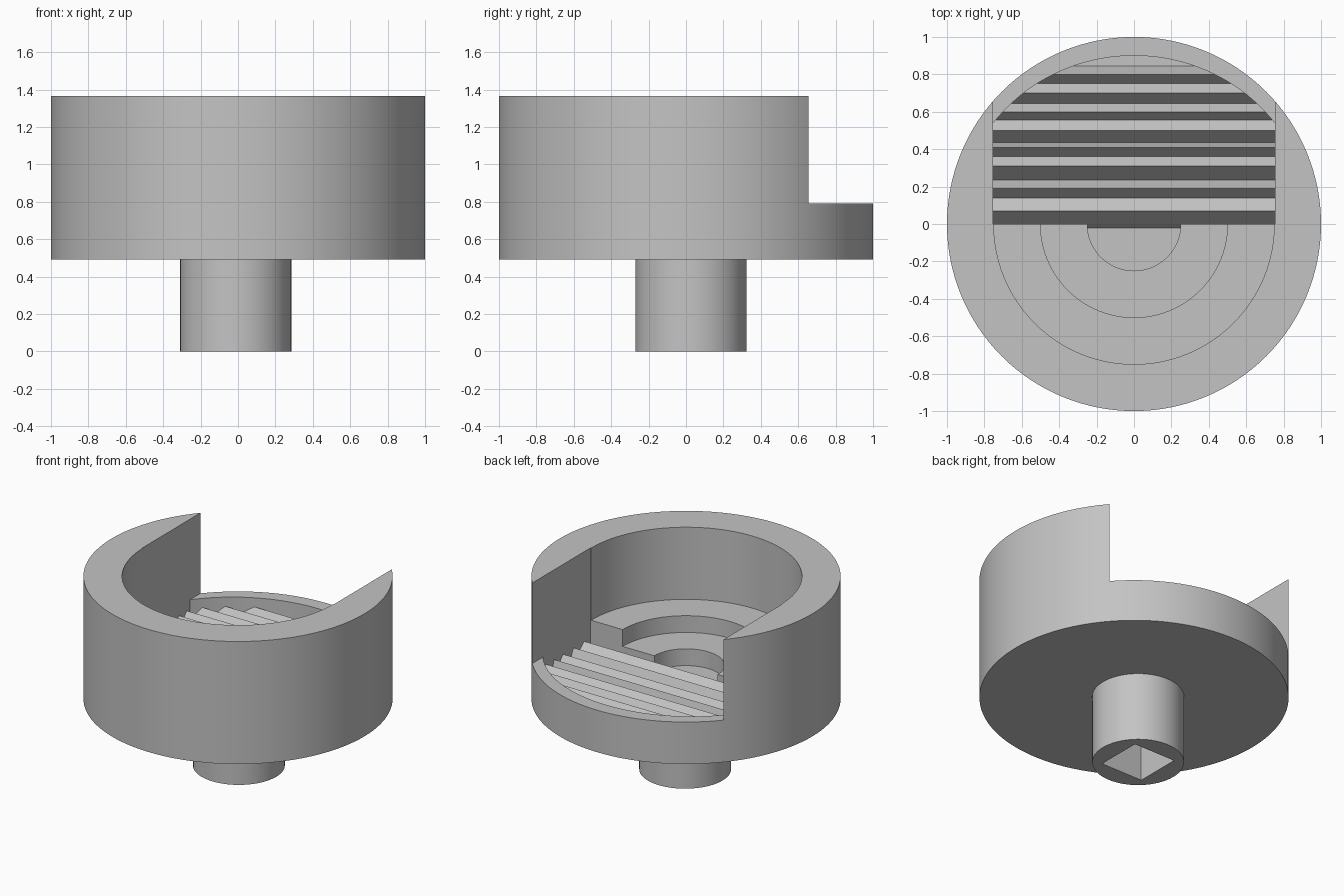
import bpy
import bmesh
from math import sin, cos, pi, acos
from mathutils import Matrix, Vector

if "Cube" in bpy.data.objects:
    bpy.data.objects.remove(bpy.data.objects["Cube"], do_unlink=True)

# Single grey material
GREY = (0.55, 0.55, 0.55, 1.0)
grey = bpy.data.materials.new("plain grey")
grey.use_nodes = True
grey.diffuse_color = GREY
grey.node_tree.nodes["Principled BSDF"].inputs["Base Color"].default_value = GREY


def prism(name, outline, low, high, along_x=False):
    """Extrude a flat outline up z, or a (y, z) outline along x."""
    bm = bmesh.new()
    if along_x:
        pts = [Vector((low, a, b)) for a, b in outline]
        step = Vector((high - low, 0, 0))
    else:
        pts = [Vector((a, b, low)) for a, b in outline]
        step = Vector((0, 0, high - low))
    face = bm.faces.new([bm.verts.new(p) for p in pts])
    grown = bmesh.ops.extrude_face_region(bm, geom=[face])["geom"]
    bmesh.ops.translate(bm, vec=step, verts=[v for v in grown if isinstance(v, bmesh.types.BMVert)])
    bmesh.ops.recalc_face_normals(bm, faces=bm.faces)
    mesh = bpy.data.meshes.new(name)
    bm.to_mesh(mesh)
    bm.free()
    mesh.materials.append(grey)
    ob = bpy.data.objects.new(name, mesh)
    bpy.context.collection.objects.link(ob)
    return ob


def circle(r, cx=0.0, cy=0.0, n=96):
    return [(cx + r * cos(2 * pi * i / n), cy + r * sin(2 * pi * i / n)) for i in range(n)]


def box(x0, x1, y0, y1):
    return [(x0, y0), (x1, y0), (x1, y1), (x0, y1)]


def carve(ob, cutter, operation="DIFFERENCE"):
    """Apply a boolean and discard the cutter."""
    cutter.hide_render = True
    mod = ob.modifiers.new("carve", "BOOLEAN")
    mod.operation = operation
    mod.solver = "EXACT"
    mod.object = cutter
    bpy.context.view_layer.objects.active = ob
    bpy.ops.object.modifier_apply(modifier=mod.name)
    bpy.data.objects.remove(cutter, do_unlink=True)


def smooth(ob):
    bpy.ops.object.select_all(action="DESELECT")
    ob.select_set(True)
    bpy.context.view_layer.objects.active = ob
    bpy.ops.object.shade_smooth_by_angle(angle=pi / 9)


HALF = 0.755      # half width of the rear opening
FLOOR = 0.61      # lowest inside level
PEAK = 0.725      # ridge height


def rear_outline(grow, front):
    """Rear pocket: straight sides closed by a flattened arc."""
    rx, ry, half = 0.94 * grow, 0.9 * grow, HALF * grow
    t0 = acos(half / rx)
    arc = [t0 + (pi - 2 * t0) * i / 40 for i in range(41)]
    return [(half, front)] + [(rx * cos(t), ry * sin(t)) for t in arc] + [(-half, front)]


# Cup body with stepped round well, rear opening and rear pocket
body = prism("cup_body", circle(1.0, n=128), 0.49, 1.365)
for radius, level in ((0.75, 0.85), (0.5, 0.73), (0.25, FLOOR)):
    carve(body, prism("well_cutter", circle(radius), level, 1.6))
carve(body, prism("opening_cutter", box(-HALF, HALF, 0, 1.2), 0.79, 1.6))
carve(body, prism("pocket_cutter", rear_outline(1.0, 0), FLOOR, 1.0))
smooth(body)

# Uneven ridges running across the rear pocket
valleys = (0.0, 0.14, 0.235, 0.36, 0.435, 0.555, 0.645, 0.75)
peaks = (0.07, 0.19, 0.31, 0.41, 0.5, 0.6, 0.7, 0.8)
profile = [(-0.025, 0.55), (-0.025, FLOOR - 0.005)]
for valley, peak in zip(valleys, peaks):
    profile += [(valley, PEAK - 1.2 * (peak - valley)), (peak, PEAK)]
profile += [(0.845, 0.63), (0.95, 0.63), (0.95, 0.55)]
ridges = prism("ridged_floor", profile, -0.9, 0.9, along_x=True)
carve(ridges, prism("ridge_trim", rear_outline(1.01, -0.1), 0.5, 0.8), "INTERSECT")

# Offset stem with a square socket in its lower end
SX, SY, S = -0.012, 0.027, 0.165
stem = prism("stem", circle(0.297, SX, SY, 64), 0, 0.5)
carve(stem, prism("socket_cutter", box(SX - S, SX + S, SY - S, SY + S), -0.1, 0.45))
smooth(stem)
